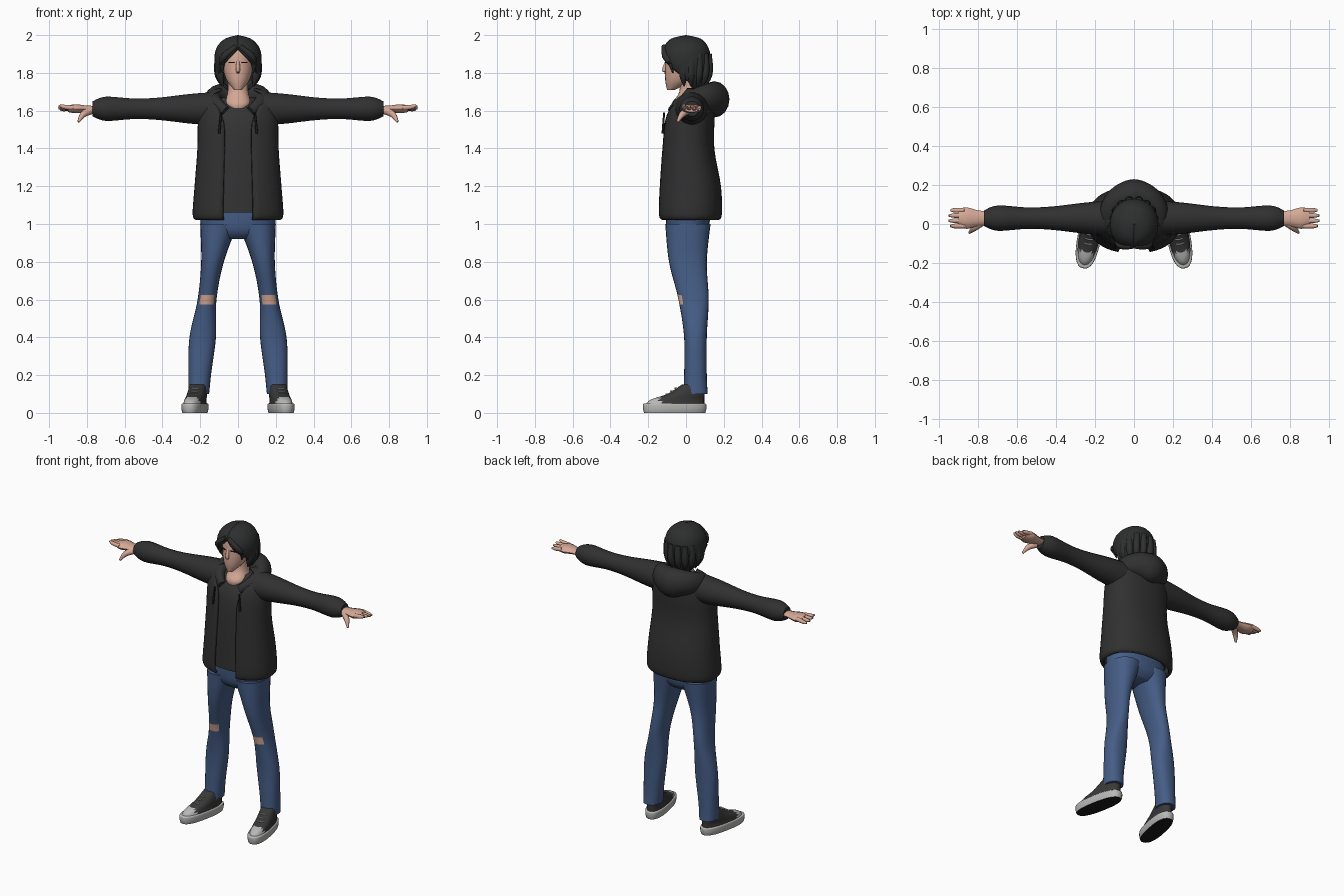
import bpy, bmesh, math
from mathutils import Vector, Matrix

if "Cube" in bpy.data.objects:
    bpy.data.objects.remove(bpy.data.objects["Cube"])


def material(name, *rgb):
    mat = bpy.data.materials.new(name)
    mat.use_nodes = True
    mat.diffuse_color = (*rgb, 1)
    mat.node_tree.nodes["Principled BSDF"].inputs["Base Color"].default_value = (*rgb, 1)
    return mat


JACKET = material("charcoal jacket", .03, .03, .03)
SHIRT = material("dark shirt", .034, .034, .034)
HAIR = material("black hair", .027, .028, .028)
DENIM = material("blue denim", .06, .11, .24)
SKIN = material("skin", .66, .39, .3)
CANVAS = material("shoe canvas", .04, .04, .04)
RUBBER = material("pale rubber", .48, .48, .47)
BLACK = material("black", .01, .01, .01)


def smooth(rows, steps):
    """Fill in rows of numbers along a flowing curve through the given ones."""
    filled = []
    for i in range(len(rows) - 1):
        near = rows[max(i - 1, 0)], rows[i], rows[i + 1], rows[min(i + 2, len(rows) - 1)]
        for step in range(steps):
            t = step / steps
            filled.append([b + t * ((c - a) / 2 + t * (a - 2.5 * b + 2 * c - d / 2
                                                       + t * (1.5 * (b - c) + (d - a) / 2)))
                           for a, b, c, d in zip(*near)])
    return filled + [rows[-1]]


def build(name, rings, mats, closed=True, rule=None, mirror=False, matrix=None):
    """Bridge rings of points into a smooth object, coloured by a rule."""
    bm = bmesh.new()
    rows = [[bm.verts.new(point) for point in ring] for ring in rings]
    count = len(rows[0])
    for low, high in zip(rows, rows[1:]):
        for j in range(count if closed else count - 1):
            k = (j + 1) % count
            bm.faces.new((low[j], low[k], high[k], high[j]))
    if closed:
        bm.faces.new(rows[0][::-1])
        bm.faces.new(rows[-1])
        bmesh.ops.recalc_face_normals(bm, faces=bm.faces[:])
    bm.normal_update()
    if rule:
        for face in bm.faces:
            face.material_index = int(rule(face.calc_center_median(), face.normal))
    if matrix:
        bm.transform(matrix)
    mesh = bpy.data.meshes.new(name)
    bm.to_mesh(mesh)
    bm.free()
    for mat in mats:
        mesh.materials.append(mat)
    part = bpy.data.objects.new(name, mesh)
    bpy.context.collection.objects.link(part)
    bpy.ops.object.select_all(action='DESELECT')
    part.select_set(True)
    bpy.context.view_layer.objects.active = part
    bpy.ops.object.shade_smooth_by_angle(angle=math.radians(50))
    if not closed:
        shell = part.modifiers.new("thickness", 'SOLIDIFY')
        shell.thickness, shell.offset = .015, -1
    if mirror:
        part.modifiers.new("mirror", 'MIRROR')


def loft(name, profile, *mats, sides=24, steps=4, power=.88, centre_x=None, gap=None, **options):
    """Upright form from rings (z, y, half width, half depth), with an optional front gap."""
    def soft(value):
        return math.copysign(abs(value) ** power, value)
    rings = []
    for z, y, width, depth in smooth(profile, steps):
        x = centre_x(z) if centre_x else 0
        opening = gap(z) if gap else 0
        angles = [math.radians(opening - 90 + (360 - 2 * opening) * j / sides)
                  for j in range(sides + 1 if gap else sides)]
        rings.append([(x + width * soft(math.cos(a)), y + depth * soft(math.sin(a)), z)
                      for a in angles])
    build(name, rings, mats, closed=gap is None, **options)


def sweep(name, path, *mats, sides=10, flat=1, **options):
    """Tube along (x, y, z, radius), its height scaled by flat."""
    path = smooth(path, 4)
    spine = [Vector(point[:3]) for point in path]
    rings = []
    for i, centre in enumerate(spine):
        ahead = (spine[min(i + 1, len(spine) - 1)] - spine[max(i - 1, 0)]).normalized()
        up = Vector((0, -1, 0)) if abs(ahead.z) > .85 else Vector((0, 0, 1))
        side = ahead.cross(up).normalized()
        up = side.cross(ahead) * flat
        angles = [math.tau * j / sides for j in range(sides)]
        rings.append([centre + path[i][3] * (side * math.cos(a) + up * math.sin(a))
                      for a in angles])
    build(name, rings, mats, **options)


# Jeans, with skin showing through the ripped knees
def ripped_knee(centre, normal):
    return abs(centre.z - .6) < .02 and abs(centre.x - .165) < .036 and normal.y < -.3


loft("jeans_leg", [(.1, .05, .055, .065), (.2, .05, .06, .06), (.4, .05, .07, .06),
                   (.6, .04, .05, .08), (.8, .01, .06, .1), (1, .01, .1, .12)],
     DENIM, SKIN, steps=8, centre_x=lambda z: .21 - .11 * z ** 1.7,
     rule=ripped_knee, mirror=True)
loft("jeans_hips", [(.92, .01, .1, .07), (.97, .01, .19, .11), (1.1, .01, .2, .12)], DENIM)

# Shirt, seen through the open jacket
loft("shirt", [(1.06, .02, .2, .14), (1.3, .01, .19, .13), (1.5, .01, .18, .12),
               (1.6, .02, .16, .1), (1.67, .04, .09, .06)], SHIRT)

# Jacket body, opening wider towards the collar
loft("jacket_body", [(1.02, .02, .22, .15), (1.05, .02, .24, .17), (1.2, .02, .23, .165),
                     (1.4, .01, .215, .14), (1.58, .02, .21, .13), (1.68, .04, .18, .09),
                     (1.72, .04, .1, .06)],
     JACKET, sides=40, gap=lambda z: 17 + 35 * max(0, (z - 1.5) * 5) ** 2)

# Hood roll, thick behind the neck and thin at the front
hood_path = []
for i in range(-6, 7):
    t, turn = abs(i) / 6, math.radians(25 * i)
    hood_path.append((.13 * math.sin(turn), .03 + .12 * math.cos(turn),
                      1.66 + .06 * t - .125 * t * t, .08 - .056 * t))
sweep("hood", hood_path, JACKET, sides=16, flat=1.2)

# Sleeves and drawstrings
sweep("sleeve", [(x, .03, 1.61, radius) for x, radius in (
    (.12, .09), (.25, .08), (.42, .06), (.55, .055), (.7, .065), (.77, .04))],
    JACKET, sides=18, mirror=True)
sweep("drawstring", [(.09, -.116, 1.59, .005), (.1, -.123, 1.48, .007)], BLACK, mirror=True)

# Hands
sweep("palm", [(x, .03, 1.61, radius) for x, radius in (
    (.74, .035), (.8, .04), (.86, .055), (.9, .04))], SKIN, flat=.45, mirror=True)
for k, finger in enumerate(("index", "middle", "ring", "little")):
    spread = k - 1.5
    y = .03 + .027 * spread
    reach = .955 - .008 * abs(spread)
    sweep(finger + "_finger", [(.87, y, 1.615, .013), (.92, y, 1.62 - .004 * k, .012),
                               (reach, y, 1.63 - .008 * k, .006)], SKIN, mirror=True)
sweep("thumb", [(.78, .01, 1.6, .02), (.82, -.02, 1.58, .017), (.845, -.045, 1.54, .006)],
      SKIN, mirror=True)

# Neck, head and face
loft("neck", [(1.6, 0, .05, .07), (1.64, 0, .07, .075), (1.7, .02, .055, .055),
              (1.8, .02, .055, .055)], SKIN)
loft("head", [(1.71, -.08, .02, .02), (1.76, -.035, .06, .075), (1.83, -.01, .08, .1),
              (1.92, 0, .08, .1), (1.97, 0, .05, .06)], SKIN, power=.95)
sweep("nose", [(0, -.1, 1.87, .007), (0, -.115, 1.815, .012), (0, -.105, 1.8, .006)],
      SKIN, mirror=False)
sweep("eye", [(.02, -.107, 1.855, .004), (.05, -.094, 1.855, .004)], BLACK, mirror=True)

# Hair: a shell parted over the face, with loose locks hanging around it
loft("hair_shell", [(1.71, .04, .06, .05), (1.77, .02, .11, .09), (1.86, 0, .125, .13),
                    (1.93, 0, .115, .12), (1.98, 0, .07, .08), (2, 0, .001, .001)],
     HAIR, sides=32, power=.97, gap=lambda z: min(85, max(0, 450 * (1.93 - z))))
sweep("front_lock", [(.01, -.115, 1.94, .014), (.07, -.11, 1.89, .018),
                     (.085, -.08, 1.85, .016), (.08, -.07, 1.8, .003)], HAIR, mirror=True)
for angle in range(-20, 80, 24):
    a = math.radians(angle)
    sweep("side_lock", [(out * math.cos(a), .02 + out * math.sin(a), z, radius)
                        for out, z, radius in ((.1, 1.9, .02), (.105, 1.83, .022),
                                               (.1, 1.78, .02), (.085, 1.73, .004))],
          HAIR, mirror=True)

# Shoes, built straight and then turned outwards
toe_out = Matrix.Translation((.228, -.06, 0)) @ Matrix.Rotation(math.radians(11), 4, 'Z')
loft("shoe_sole", [(0, 0, .055, .165), (.02, 0, .06, .17), (.045, 0, .06, .17),
                   (.05, 0, .055, .16)], RUBBER, BLACK, sides=32, power=.8,
     rule=lambda centre, normal: normal.z < -.5, mirror=True, matrix=toe_out)
loft("shoe_upper", [(.04, 0, .055, .16), (.07, .015, .05, .145), (.1, .06, .05, .1),
                    (.15, .1, .045, .06)], CANVAS, RUBBER,
     rule=lambda centre, normal: centre.y < -.09, mirror=True, matrix=toe_out)
for i in range(3):
    sweep("shoe_lace", [(x, 10 * x * x - .045 + .024 * i, .1 + .015 * i, .004)
                        for x in (-.02, 0, .02)], RUBBER, mirror=True, matrix=toe_out)
